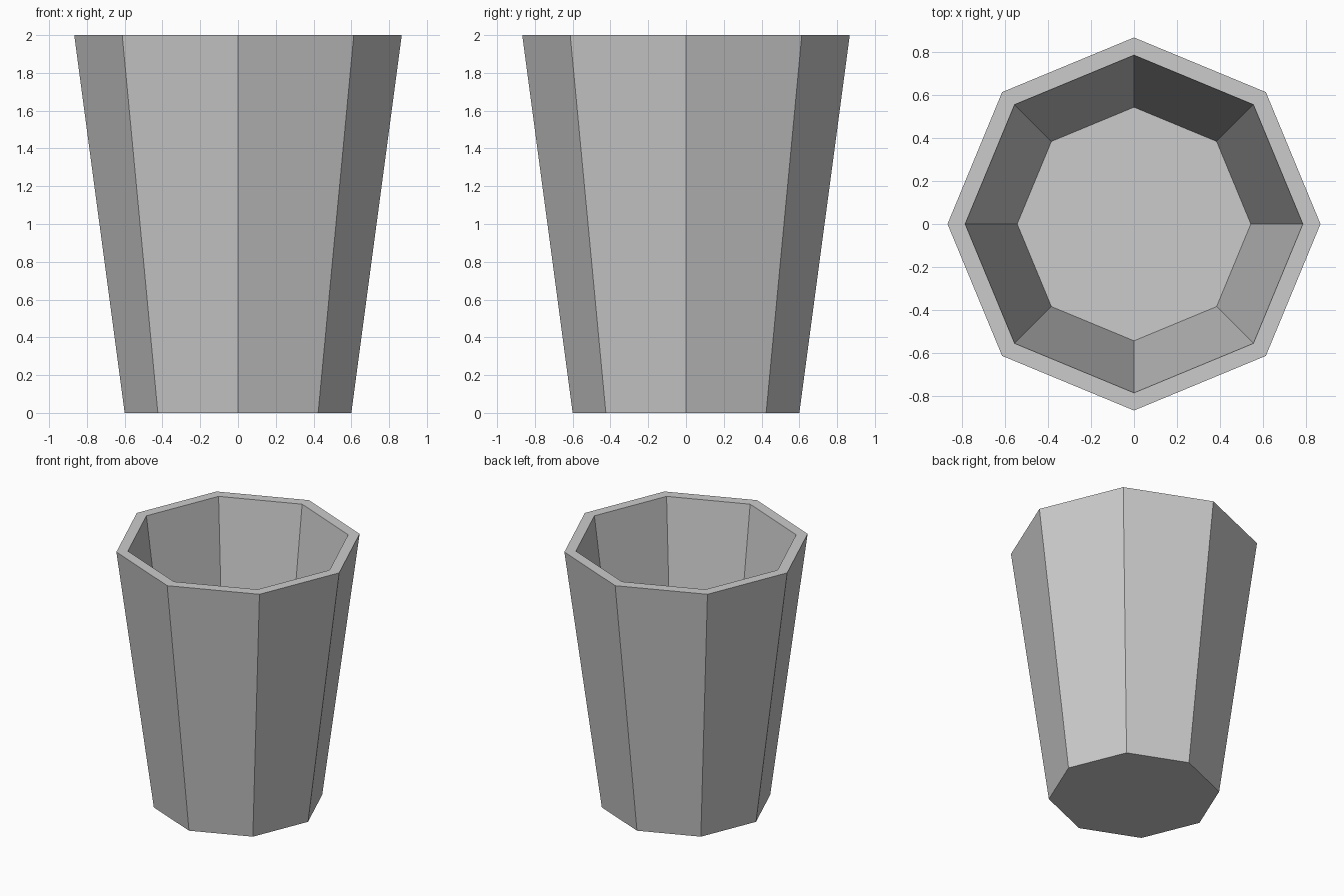
import bpy
import bmesh
from math import cos, sin, pi

cube = bpy.data.objects.get("Cube")
if cube:
    bpy.data.objects.remove(cube, do_unlink=True)

SIDES = 8
# Profile as (radius, height): outer base, outer rim, inner rim, inner floor
PROFILE = [(0.60, 0.0), (0.867, 2.0), (0.785, 2.0), (0.543, 0.19)]


def flat_material(name, colour):
    mat = bpy.data.materials.new(name)
    mat.use_nodes = True
    mat.diffuse_color = colour
    mat.node_tree.nodes["Principled BSDF"].inputs["Base Color"].default_value = colour
    return mat


def ring(bm, radius, z):
    angles = [2 * pi * i / SIDES for i in range(SIDES)]
    return [bm.verts.new((radius * cos(a), radius * sin(a), z)) for a in angles]


# Tapered octagonal cup: outer wall, rim, inner wall, closed base and floor
bm = bmesh.new()
rings = [ring(bm, r, z) for r, z in PROFILE]
for lower, upper in zip(rings, rings[1:]):
    for i in range(SIDES):
        j = (i + 1) % SIDES
        bm.faces.new((lower[i], lower[j], upper[j], upper[i]))
bm.faces.new(rings[0][::-1])
bm.faces.new(rings[-1])
bmesh.ops.recalc_face_normals(bm, faces=bm.faces[:])

mesh = bpy.data.meshes.new("cup")
bm.to_mesh(mesh)
bm.free()
mesh.materials.append(flat_material("plain grey", (0.6, 0.6, 0.6, 1)))
cup = bpy.data.objects.new("cup", mesh)
bpy.context.collection.objects.link(cup)
